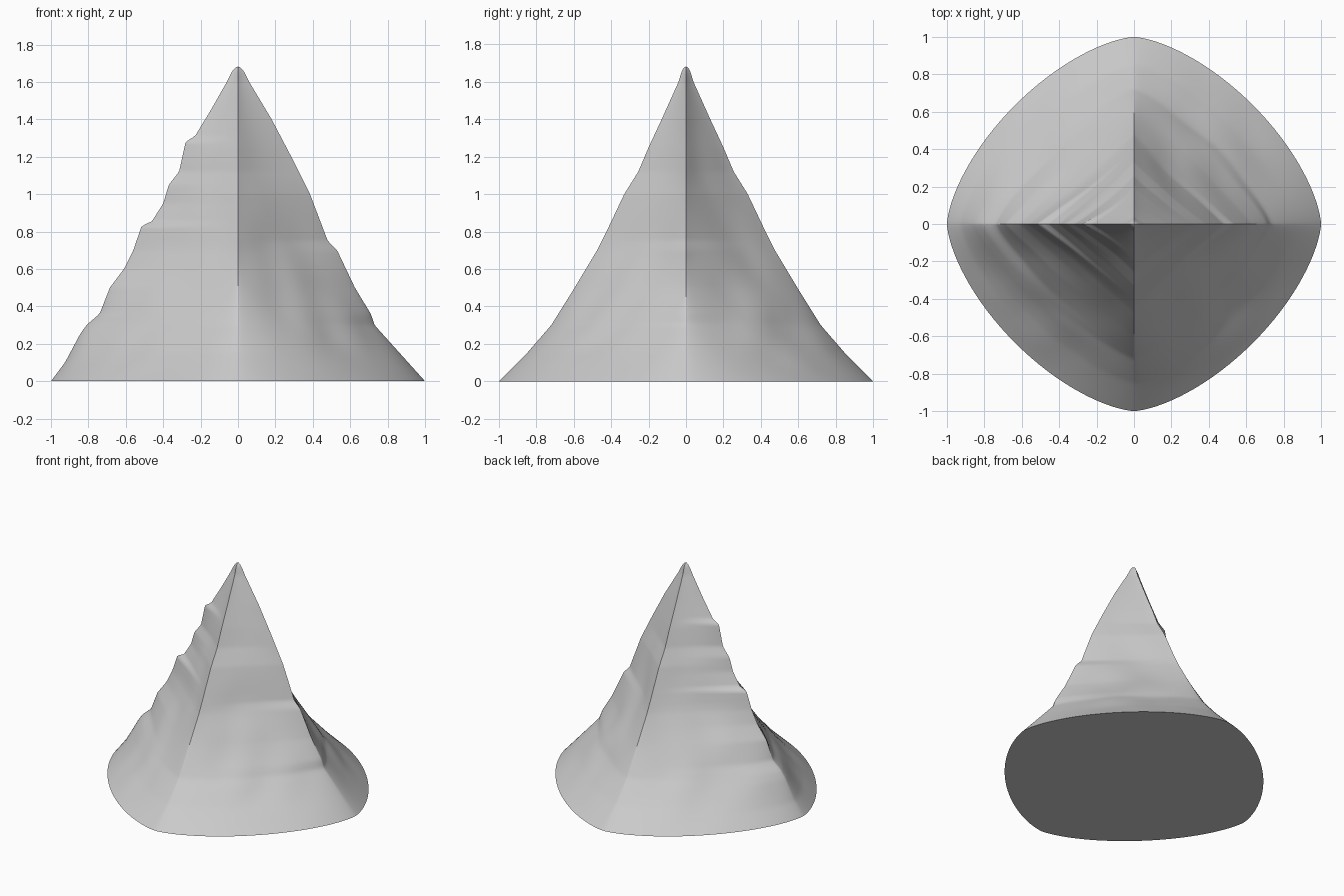
import bpy, bmesh, math
from mathutils import Vector, noise

if "Cube" in bpy.data.objects:
    bpy.data.objects.remove(bpy.data.objects["Cube"])

# Ridge profiles as (height, distance from the axis)
EAST = [(0, 1), (.1, .91), (.2, .82), (.3, .73), (.36, .71), (.5, .625), (.7, .53), (.75, .48),
        (1, .385), (1.05, .36), (1.2, .285), (1.4, .18), (1.6, .06), (1.65, .035), (1.675, .018), (1.683, 0)]
WEST = [(0, 1), (.1, .925), (.25, .845), (.3, .81), (.36, .74), (.5, .685), (.6, .61), (.7, .56),
        (.83, .515), (.855, .46), (.95, .4), (1.05, .37), (1.12, .315), (1.28, .28), (1.31, .23),
        (1.45, .145), (1.6, .06), (1.65, .035), (1.675, .018), (1.683, 0)]
SIDE = [(0, 1), (.15, .85), (.3, .72), (.5, .595), (.7, .475), (.8, .425), (1, .33), (1.12, .255),
        (1.25, .2), (1.4, .13), (1.6, .04), (1.65, .025), (1.675, .014), (1.683, 0)]
SEGMENTS, LEVELS, TOP = 128, 120, 1.683


def radius(profile, z):
    for (z0, r0), (z1, r1) in zip(profile, profile[1:]):
        if z <= z1:
            return r0 + (r1 - r0) * (z - z0) / (z1 - z0)
    return 0


def surface_point(t, z):
    # Rounded outline at the base, turning into a four-ridged diamond higher up
    power = 1 + .53 * max(0, 1 - z / .75) ** 1.3
    c, s = math.cos(t), math.sin(t)
    side = radius(SIDE, z)
    ridge = radius(EAST if c > 0 else WEST, z)
    reach = side + (ridge - side) * c * c
    x = math.copysign(reach * abs(c) ** (2 / power), c)
    y = math.copysign(side * abs(s) ** (2 / power), s)
    # Gentle weathering between the ridges
    fade = math.sin(2 * t) ** 2 * min(1, z * 4) * min(1, (TOP - z) * 2)
    k = 1 + .035 * fade * noise.noise(Vector((x * 4, y * 4, z * 3)))
    return x * k, y * k, z


# Mountain body
bm = bmesh.new()
rings = []
for i in range(LEVELS):
    z = TOP * (1 - (1 - i / LEVELS) ** 1.1) if i < LEVELS - 1 else 1.677
    rings.append([bm.verts.new(surface_point(math.tau * j / SEGMENTS, z)) for j in range(SEGMENTS)])
for low, high in zip(rings, rings[1:]):
    for j in range(SEGMENTS):
        n = (j + 1) % SEGMENTS
        bm.faces.new((low[j], low[n], high[n], high[j]))
peak = bm.verts.new((0, 0, TOP))
for j in range(SEGMENTS):
    bm.faces.new((rings[-1][j], rings[-1][(j + 1) % SEGMENTS], peak))
bm.faces.new(rings[0][::-1])
bmesh.ops.recalc_face_normals(bm, faces=bm.faces)
mesh = bpy.data.meshes.new("mountain")
bm.to_mesh(mesh)
bm.free()

# Plain grey rock
rock = bpy.data.materials.new("grey rock")
rock.diffuse_color = (.6, .6, .6, 1)
rock.use_nodes = True
rock.node_tree.nodes["Principled BSDF"].inputs["Base Color"].default_value = rock.diffuse_color
mesh.materials.append(rock)
mountain = bpy.data.objects.new("mountain", mesh)
bpy.context.collection.objects.link(mountain)
bpy.context.view_layer.objects.active = mountain
mountain.select_set(True)
bpy.ops.object.shade_smooth_by_angle(angle=math.radians(40))
